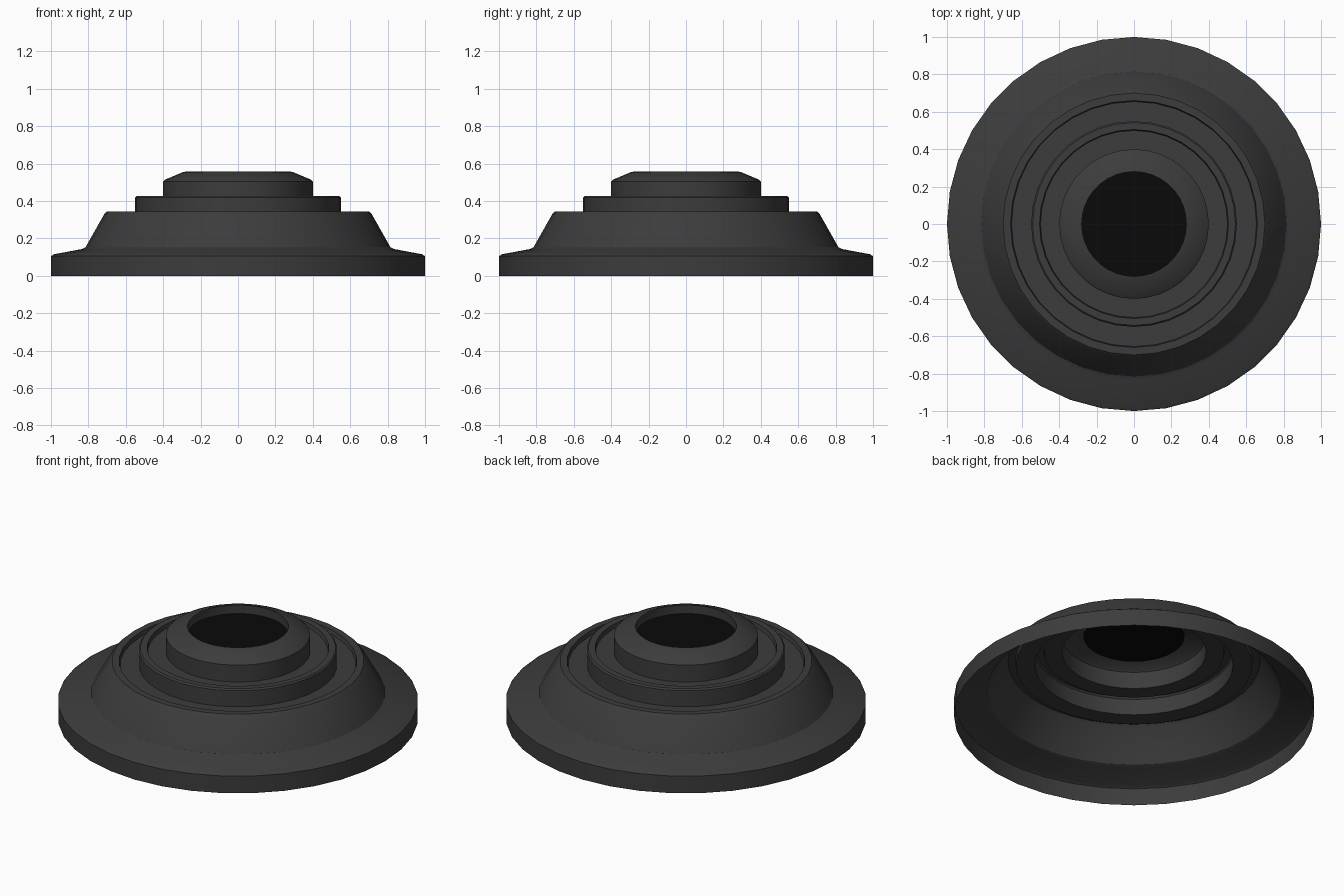
import bpy, bmesh, math

if "Cube" in bpy.data.objects:
    bpy.data.objects.remove(bpy.data.objects["Cube"])

SIDES = 36


def material(name, value):
    mat = bpy.data.materials.new(name)
    mat.diffuse_color = (value, value, value, 1)
    mat.use_nodes = True
    mat.node_tree.nodes["Principled BSDF"].inputs["Base Color"].default_value = mat.diffuse_color
    return mat


def finish(name, bm, mat):
    mesh = bpy.data.meshes.new(name)
    bm.to_mesh(mesh)
    bm.free()
    obj = bpy.data.objects.new(name, mesh)
    bpy.context.collection.objects.link(obj)
    mesh.materials.append(mat)
    bpy.ops.object.select_all(action='DESELECT')
    obj.select_set(True)
    bpy.context.view_layer.objects.active = obj
    bpy.ops.object.shade_smooth_by_angle(angle=math.radians(30))
    return obj


def ring(bm, r, z):
    return [bm.verts.new((r * math.cos(a), r * math.sin(a), z))
            for a in (2 * math.pi * i / SIDES for i in range(SIDES))]


def lathe(name, profile, mat):
    bm = bmesh.new()
    rings = [ring(bm, r, z) for r, z in profile]
    for low, high in zip(rings, rings[1:]):
        for i in range(SIDES):
            j = (i + 1) % SIDES
            bm.faces.new((low[i], low[j], high[j], high[i]))
    return finish(name, bm, mat)


dark_grey = material("dark_grey", 0.045)
black = material("black", 0.003)

# Open-bottomed stepped shell, from the base edge up and into the top hole
lathe("stepped_shell", [
    (1.0, 0), (1.0, 0.105), (0.985, 0.115),           # base rim
    (0.835, 0.143), (0.815, 0.153),                   # sloping flange
    (0.715, 0.33), (0.70, 0.345), (0.66, 0.345),      # cone and shoulder
    (0.655, 0.32), (0.55, 0.32),                      # lower groove
    (0.55, 0.418), (0.542, 0.427), (0.505, 0.427),    # middle step
    (0.50, 0.402), (0.40, 0.402),                     # upper groove
    (0.40, 0.505), (0.39, 0.514),                     # top collar
    (0.295, 0.554), (0.28, 0.557), (0.28, 0.505),     # bevel and hole wall
], dark_grey)

# Black disc closing the hole
bm = bmesh.new()
bm.faces.new(ring(bm, 0.28, 0.505))
finish("centre_disc", bm, black)
